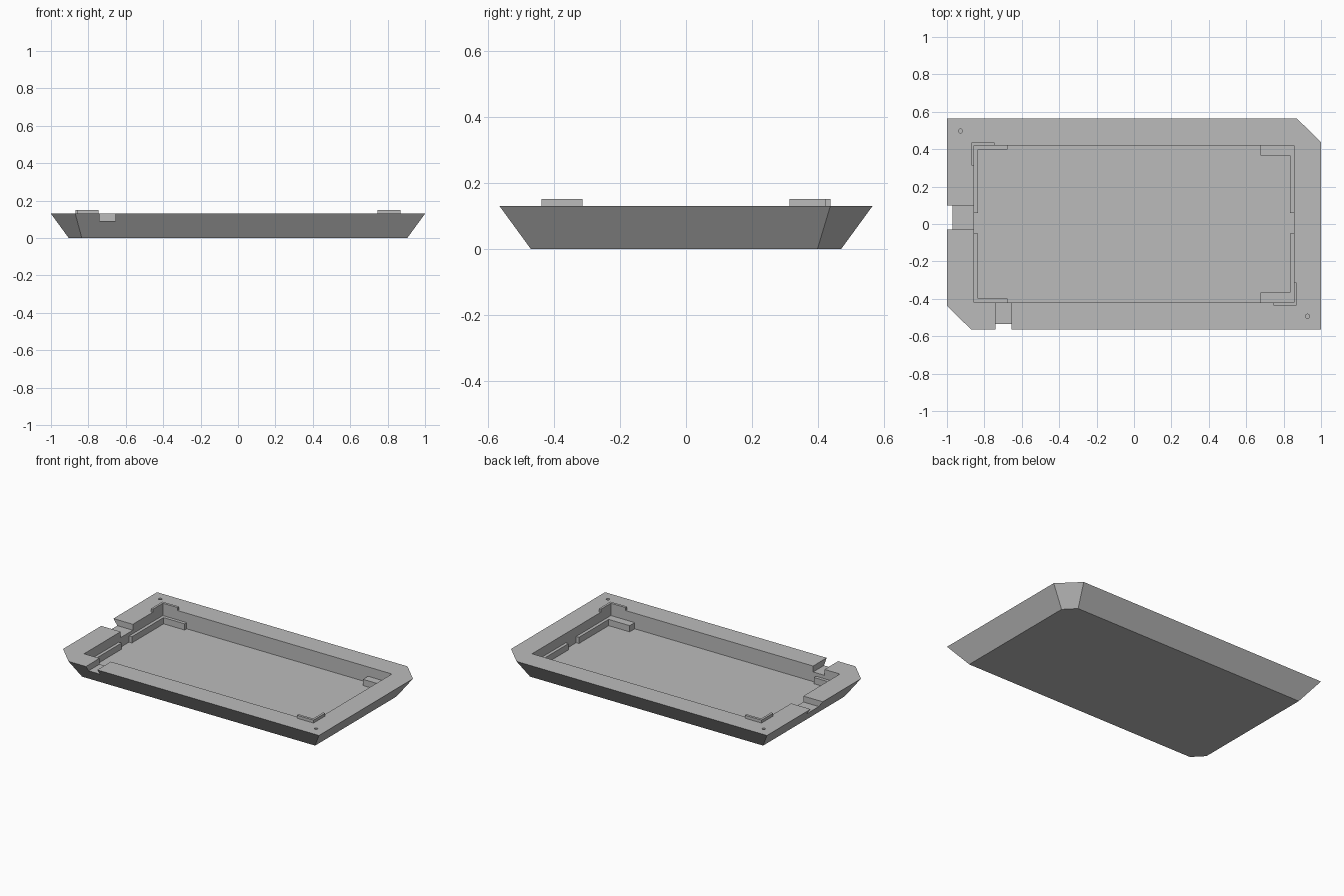
import bpy
import bmesh
from math import cos, sin, tau

cube = bpy.data.objects.get("Cube")
if cube:
    bpy.data.objects.remove(cube, do_unlink=True)

grey = bpy.data.materials.new("plain grey")
grey.use_nodes = True
colour = (0.5, 0.5, 0.5, 1)
grey.diffuse_color = colour
grey.node_tree.nodes["Principled BSDF"].inputs["Base Color"].default_value = colour

RIM, FLOOR, NOTCH = 0.13, 0.025, 0.09
PX, PY = 0.855, 0.42          # half size of the pocket


def loft(name, low, high, z0, z1):
    """Solid between two outlines with the same number of points."""
    bm = bmesh.new()
    a = [bm.verts.new((x, y, z0)) for x, y in low]
    b = [bm.verts.new((x, y, z1)) for x, y in high]
    bm.faces.new(a)
    bm.faces.new(b)
    for i in range(len(a)):
        j = (i + 1) % len(a)
        bm.faces.new((a[i], a[j], b[j], b[i]))
    bmesh.ops.recalc_face_normals(bm, faces=bm.faces)
    mesh = bpy.data.meshes.new(name)
    bm.to_mesh(mesh)
    bm.free()
    mesh.materials.append(grey)
    obj = bpy.data.objects.new(name, mesh)
    bpy.context.collection.objects.link(obj)
    return obj


def prism(name, pts, z0, z1):
    return loft(name, pts, pts, z0, z1)


def rect(x0, x1, y0, y1):
    return [(x0, y0), (x1, y0), (x1, y1), (x0, y1)]


def angle(sx, sy, xo, xi, xe, yo, yi, ye):
    """L outline in one corner: outer, inner and end distances on each axis."""
    pts = [(xo, yo), (xe, yo), (xe, yi), (xi, yi), (xi, ye), (xo, ye)]
    return [(sx * x, sy * y) for x, y in pts]


def outline(x, y, cx, cy):
    """Rectangle with two opposite corners cut off."""
    half = [(x, -y), (x, cy), (cx, y)]
    return half + [(-px, -py) for px, py in half]


# Tapered tray body
tray = loft("tray", outline(0.905, 0.47, 0.835, 0.398),
            outline(1.0, 0.565, 0.87, 0.437), 0, RIM)

# Pocket, two cable notches and two screw holes
cutters = [
    prism("pocket_cutter", rect(-PX, PX, -PY, PY), FLOOR, 0.3),
    prism("side_notch_cutter", rect(-1.1, -PX + 0.05, -0.03, 0.10), NOTCH, 0.3),
    prism("front_notch_cutter", rect(-0.74, -0.655, -0.7, -PY + 0.05), NOTCH, 0.3),
]
for hx, hy in ((-0.928, 0.497), (0.928, -0.493)):
    ring = [(hx + 0.011 * cos(tau * i / 20), hy + 0.011 * sin(tau * i / 20))
            for i in range(20)]
    cutters.append(prism("screw_hole_cutter", ring, 0.07, 0.3))
for cutter in cutters:
    mod = tray.modifiers.new(cutter.name, "BOOLEAN")
    mod.operation = "DIFFERENCE"
    mod.solver = "EXACT"
    mod.object = cutter
bpy.context.view_layer.update()
graph = bpy.context.evaluated_depsgraph_get()
tray_mesh = bpy.data.meshes.new_from_object(tray.evaluated_get(graph))
tray.modifiers.clear()
tray.data = tray_mesh
for cutter in cutters:
    bpy.data.objects.remove(cutter, do_unlink=True)

# Support brackets in the four pocket corners, thicker on the left side
for sx, side, inner_y in ((-1, "right", 0.398), (1, "left", 0.366)):
    for sy, end, end_y in ((-1, "front", 0.05), (1, "back", 0.06)):
        pts = angle(sx, sy, PX + 0.005, 0.834, 0.677, PY + 0.005, inner_y, end_y)
        prism(f"{end}_{side}_bracket", pts, FLOOR - 0.005, 0.067)

# Locating lips standing on the rim at two opposite corners
for s, name in ((1, "front_left_lip"), (-1, "back_right_lip")):
    prism(name, angle(s, -s, 0.87, PX, 0.745, 0.437, PY, 0.313), RIM, 0.15)
